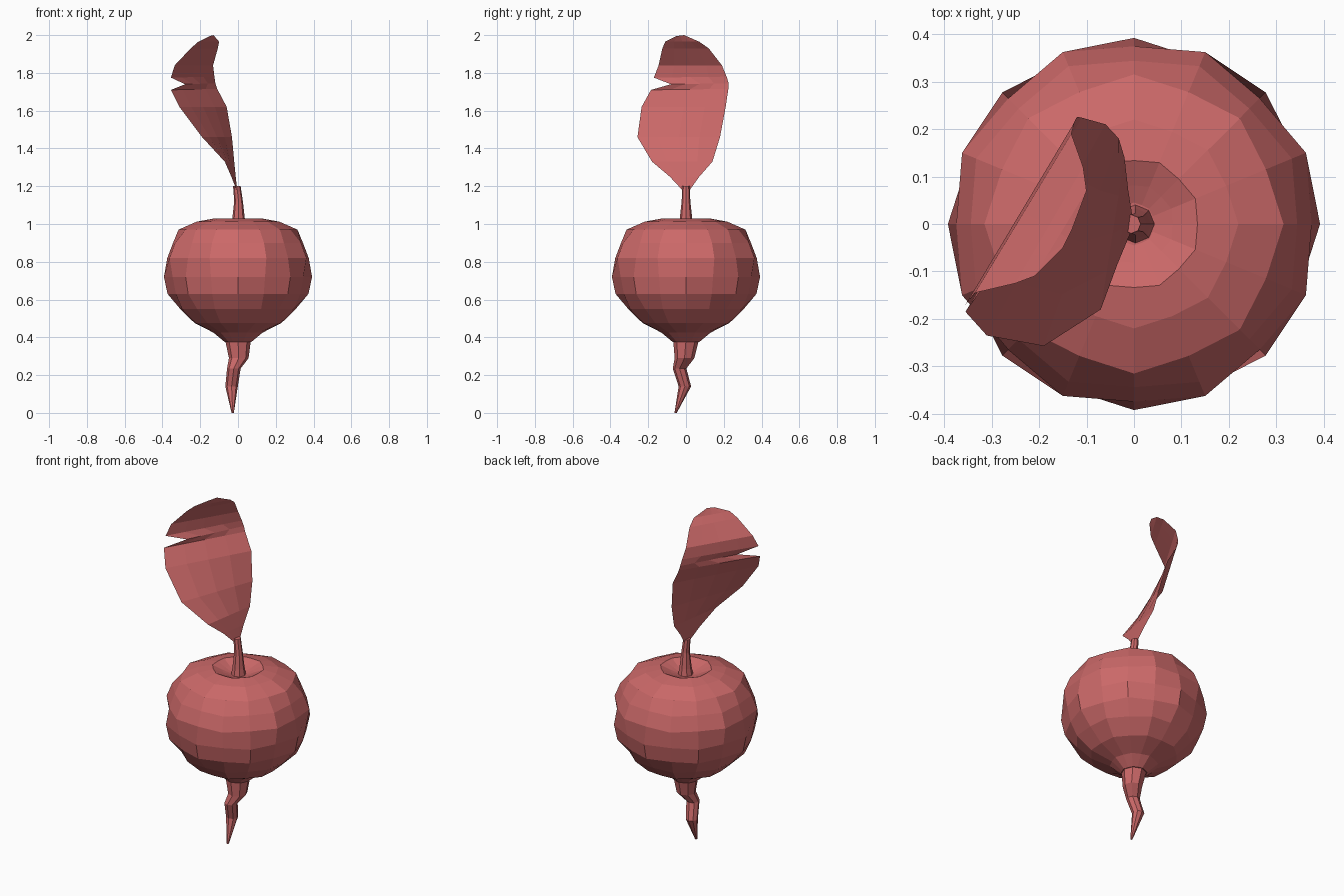
import bpy, bmesh
from math import cos, sin, pi
from mathutils import Vector

mat = bpy.data.materials.new("beet_red")
mat.diffuse_color = (0.6, 0.14, 0.14, 1)


def finish(bm, name, recalc=True):
    if recalc:
        bmesh.ops.recalc_face_normals(bm, faces=bm.faces)
    me = bpy.data.meshes.new(name)
    bm.to_mesh(me)
    bm.free()
    me.materials.append(mat)
    ob = bpy.data.objects.new(name, me)
    bpy.context.collection.objects.link(ob)
    return ob


def rings(name, stations, n, wobble=0.0):
    """Loft rings given as (x, y, z, radius), capped at both ends."""
    bm = bmesh.new()
    loops = []
    for j, (x, y, z, r) in enumerate(stations):
        loop = []
        for i in range(n):
            a = 2 * pi * i / n
            q = r * (1 - wobble * ((i + j // 2) % 2))
            loop.append(bm.verts.new((x + q * cos(a), y + q * sin(a), z)))
        loops.append(loop)
    for a, b in zip(loops, loops[1:]):
        for i in range(n):
            k = (i + 1) % n
            bm.faces.new((a[i], a[k], b[k], b[i]))
    bm.faces.new(loops[0])
    bm.faces.new(loops[-1])
    return finish(bm, name)


# Faceted bulb with a shallow dimple on top
profile = [(0.07, 0.375), (0.13, 0.425), (0.24, 0.475), (0.32, 0.55), (0.373, 0.63),
           (0.392, 0.72), (0.392, 0.82), (0.36, 0.90), (0.315, 0.97), (0.22, 1.012),
           (0.14, 1.028), (0.085, 1.005), (0.045, 0.99)]
rings("bulb", [(0, 0, z, r) for r, z in profile], 16, 0.045)

# Crooked tapering root
rings("root", [(-0.028, -0.055, 0.0, 0.006), (-0.034, -0.006, 0.14, 0.033),
               (-0.022, -0.034, 0.235, 0.036), (0.004, -0.008, 0.29, 0.052),
               (0, 0, 0.385, 0.068)], 8)

# Leaf stalk
rings("stalk", [(0.003, 0, 0.98, 0.042), (0.003, 0, 1.03, 0.033),
                (0.003, 0, 1.12, 0.023), (-0.006, 0, 1.20, 0.02)], 8)

# Curled leaf: each row runs from the torn edge to the whole edge
rows = [((-0.008, -0.02, 1.18), (-0.004, 0.02, 1.18)),
        ((-0.035, -0.085, 1.25), (-0.012, 0.07, 1.25)),
        ((-0.07, -0.18, 1.33), (-0.02, 0.14, 1.33)),
        ((-0.19, -0.257, 1.46), (-0.032, 0.18, 1.46)),
        ((-0.31, -0.235, 1.62), (-0.06, 0.21, 1.62)),
        ((-0.355, -0.185, 1.71), (-0.11, 0.224, 1.715)),
        ((-0.28, -0.08, 1.74), (-0.12, 0.226, 1.745)),
        ((-0.355, -0.17, 1.775), (-0.125, 0.215, 1.78)),
        ((-0.335, -0.145, 1.84), (-0.132, 0.19, 1.84)),
        ((-0.25, -0.125, 1.93), (-0.107, 0.12, 1.93)),
        ((-0.21, -0.11, 1.965), (-0.10, 0.07, 1.965)),
        ((-0.15, -0.05, 1.995), (-0.13, -0.01, 2.0))]
bm = bmesh.new()
cols = 5
grid = [[bm.verts.new(Vector(a).lerp(Vector(b), c / (cols - 1))) for c in range(cols)]
        for a, b in rows]
for lo, hi in zip(grid, grid[1:]):
    for c in range(cols - 1):
        bm.faces.new((lo[c], lo[c + 1], hi[c + 1], hi[c]))
finish(bm, "leaf", recalc=False)
